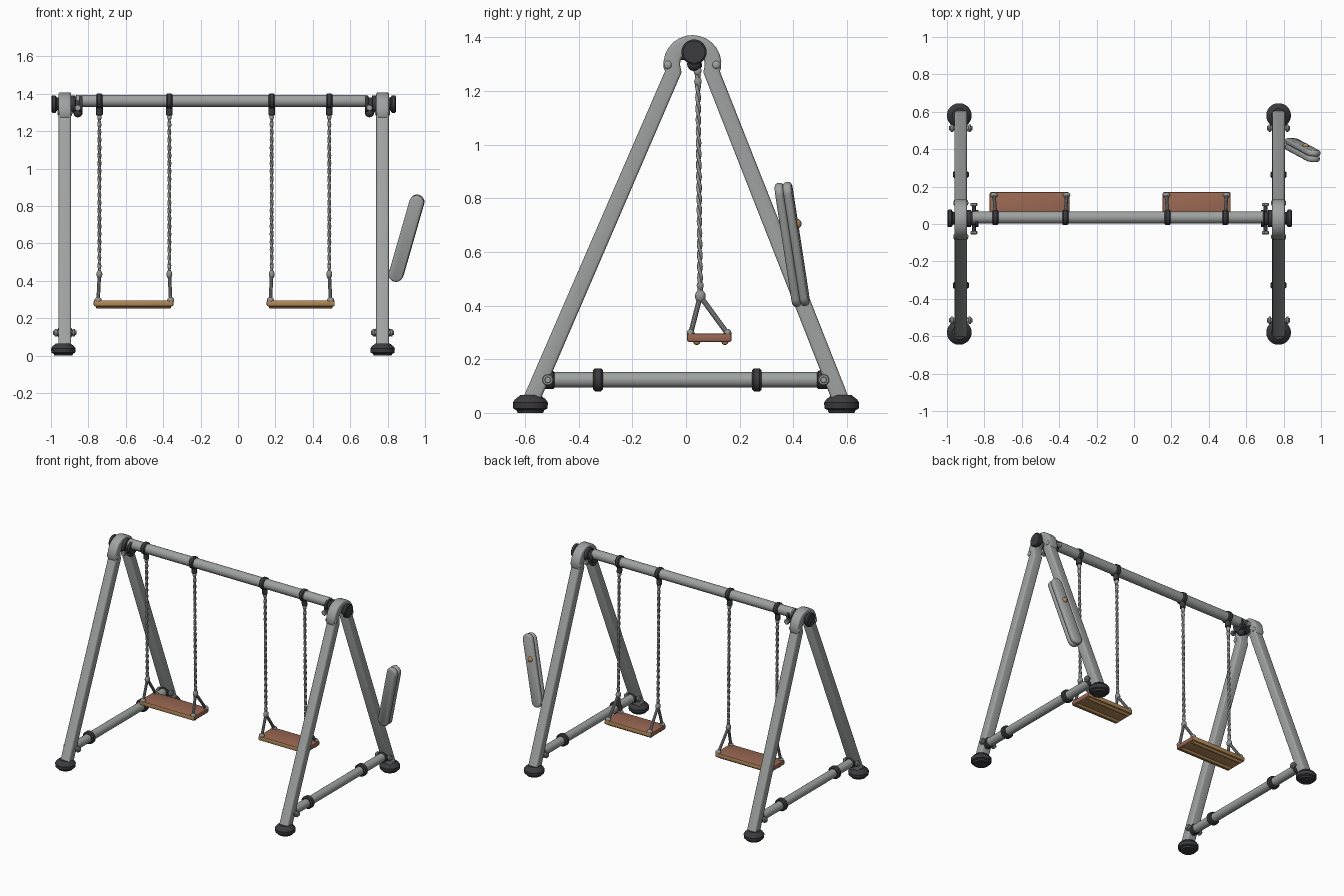
import bpy, bmesh, math
from mathutils import Vector as V

if "Cube" in bpy.data.objects:
    bpy.data.objects.remove(bpy.data.objects["Cube"])


def mat(name, r, g, b):
    m = bpy.data.materials.new(name)
    m.diffuse_color = (r, g, b, 1)
    m.use_nodes = True
    m.node_tree.nodes["Principled BSDF"].inputs["Base Color"].default_value = m.diffuse_color
    return m


GREY = mat("grey metal", 0.34, 0.36, 0.35)
DARK = mat("dark plastic", 0.045, 0.043, 0.05)
ROPE = mat("rope grey", 0.29, 0.30, 0.29)
RED = mat("red brown wood", 0.32, 0.135, 0.085)
TAN = mat("tan wood", 0.45, 0.25, 0.095)


def finish(bm, name, *mats, angle=35):
    bmesh.ops.recalc_face_normals(bm, faces=bm.faces)
    me = bpy.data.meshes.new(name)
    bm.to_mesh(me)
    bm.free()
    ob = bpy.data.objects.new(name, me)
    bpy.context.collection.objects.link(ob)
    for m in mats:
        me.materials.append(m)
    bpy.ops.object.select_all(action='DESELECT')
    ob.select_set(True)
    bpy.context.view_layer.objects.active = ob
    bpy.ops.object.shade_smooth_by_angle(angle=math.radians(angle))
    return ob


def bridge(bm, rings):
    n = len(rings[0])
    for a, b in zip(rings, rings[1:]):
        for i in range(n):
            j = (i + 1) % n
            bm.faces.new((a[i], a[j], b[j], b[i]))
    bm.faces.new(rings[0])
    bm.faces.new(rings[-1])


def lathe(name, origin, axis, profile, m, n=24):
    """Turn (distance, radius) pairs round an axis."""
    axis = V(axis).normalized()
    u = axis.orthogonal().normalized()
    w = axis.cross(u)
    bm = bmesh.new()
    rings = [[bm.verts.new(V(origin) + axis * d + r * (u * math.cos(k * math.tau / n) + w * math.sin(k * math.tau / n)))
              for k in range(n)] for d, r in profile]
    bridge(bm, rings)
    return finish(bm, name, m)


def rod(name, a, b, r, m, n=16):
    a, b = V(a), V(b)
    L = (b - a).length
    c = min(r * 0.2, L * 0.2)
    return lathe(name, a, b - a, [(0, r - c), (c, r), (L - c, r), (L, r - c)], m, n)


def ball(name, c, r, m, scale=(1, 1, 1)):
    bm = bmesh.new()
    bmesh.ops.create_uvsphere(bm, u_segments=14, v_segments=8, radius=r)
    for v in bm.verts:
        v.co = V((v.co.x * scale[0], v.co.y * scale[1], v.co.z * scale[2])) + V(c)
    return finish(bm, name, m)


# A-frames: rounded box section swept over an arch
ARCH_Y, ARCH_Z, ARCH_R = 0.024, 1.30, 0.077


def a_frame(name, x):
    path = [V((0, -0.578, 0.045))]
    for k in range(17):
        a = math.radians(202 - k * (224 / 16) * 1.0 + 0)
        path.append(V((0, ARCH_Y + ARCH_R * math.cos(a), ARCH_Z + ARCH_R * math.sin(a))))
    path.append(V((0, 0.578, 0.045)))
    hw, ht, c = 0.034, 0.031, 0.011
    sec = []
    for sx, sy, a0 in ((1, 1, 0), (-1, 1, 90), (-1, -1, 180), (1, -1, 270)):
        for k in range(4):
            a = math.radians(a0 + 30 * k)
            sec.append((sx * (hw - c) + c * math.cos(a), sy * (ht - c) + c * math.sin(a)))
    bm = bmesh.new()
    rings = []
    for i, p in enumerate(path):
        t = (path[min(i + 1, len(path) - 1)] - path[max(i - 1, 0)]).normalized()
        if i in (1, len(path) - 2):
            a = path[i] - path[i - 1]
            b = path[i + 1] - path[i]
            t = (a.normalized() + b.normalized()).normalized()
        nrm = V((0, -t.z, t.y))
        rings.append([bm.verts.new(p + V((x + s, 0, 0)) + nrm * q) for s, q in sec])
    bridge(bm, rings)
    return finish(bm, name, GREY)


BEAM_Y, BEAM_Z = 0.035, 1.362
for side, x, out in (("left", -0.926, -1), ("right", 0.773, 1)):
    a_frame(side + "_a_frame", x)
    fx = x + (-0.008 if out < 0 else 0)
    # outer knob and inner hub on the beam axis
    lathe(side + "_outer_knob", (x + out * 0.03, 0.03, 1.345), (out, 0, 0),
          [(0, 0.034), (0.012, 0.034), (0.02, 0.047), (0.036, 0.047), (0.041, 0.041)], DARK)
    lathe(side + "_inner_hub", (x - out * 0.02, 0.03, 1.345), (-out, 0, 0),
          [(0, 0.046), (0.035, 0.046), (0.037, 0.036), (0.055, 0.036), (0.057, 0.046), (0.075, 0.046)], DARK)
    bx = x - out * 0.07
    rod(side + "_beam_bolt", (bx, -0.05, 1.325), (bx, 0.105, 1.325), 0.010, DARK)
    for y in (-0.055, 0.095):
        rod(side + "_beam_nut", (bx, y, 1.325), (bx, y + 0.018, 1.325), 0.019, GREY, 6)
    ball(side + "_hub_clamp", (bx, 0.03, 1.30), 0.026, DARK)
    # rivets where the legs meet the arch
    for y in (-0.068, 0.113):
        for s in (-1, 1):
            ball(side + "_leg_rivet", (x + s * 0.033, y, 1.297), 0.015, GREY, (0.5, 1, 1))
    # feet
    for y in (-0.58, 0.58):
        lathe(side + "_foot", (fx, y, 0), (0, 0, 1),
              [(0, 0.048), (0.01, 0.052), (0.016, 0.064), (0.038, 0.066), (0.05, 0.058), (0.066, 0.038)], DARK, 28)
    # lower brace with collars, end clamps and cross bolts
    z = 0.123
    rod(side + "_lower_brace", (x, -0.54, z), (x, 0.54, z), 0.029, GREY, 24)
    for y in (-0.328, 0.264):
        rod(side + "_brace_collar", (x, y - 0.018, z), (x, y + 0.018, z), 0.043, DARK, 24)
    for y in (-0.515, 0.513):
        rod(side + "_brace_clamp", (x, y - 0.026, z), (x, y + 0.026, z), 0.035, DARK, 20)
        rod(side + "_brace_bolt", (x - 0.062, y, z), (x + 0.062, y, z), 0.012, GREY)
        for s in (-1, 1):
            rod(side + "_brace_nut", (x + s * 0.04, y, z), (x + s * 0.054, y, z), 0.021, GREY, 12)

# top beam
rod("top_beam", (-0.87, BEAM_Y, BEAM_Z), (0.695, BEAM_Y, BEAM_Z), 0.033, GREY, 28)


def twisted_rope(name, a, b):
    cu = bpy.data.curves.new(name, 'CURVE')
    cu.dimensions = '3D'
    cu.bevel_depth = 0.0065
    cu.bevel_resolution = 1
    cu.use_fill_caps = True
    n = 80
    for phase in (0, math.pi):
        sp = cu.splines.new('POLY')
        sp.points.add(n)
        for i in range(n + 1):
            p = V(a).lerp(V(b), i / n)
            t = phase + i * math.tau / 8
            sp.points[i].co = (p.x + 0.0045 * math.cos(t), p.y + 0.0045 * math.sin(t), p.z, 1)
    cu.materials.append(ROPE)
    bpy.context.collection.objects.link(bpy.data.objects.new(name, cu))


def swing(name, x0, x1, ropes):
    # seat board: red brown top and ends, tan edges and underside
    bm = bmesh.new()
    bmesh.ops.create_cube(bm, size=1)
    for v in bm.verts:
        v.co = V(((x0 + x1) / 2 + v.co.x * (x1 - x0), 0.087 + v.co.y * 0.166, 0.280 + v.co.z * 0.032))
    bmesh.ops.bevel(bm, geom=list(bm.edges), offset=0.008, segments=2, affect='EDGES', profile=0.5)
    bm.normal_update()
    for f in bm.faces:
        f.material_index = 0 if f.normal.z > 0.8 or abs(f.normal.x) > 0.8 else 1
    finish(bm, name + "_seat", RED, TAN)
    for y in (0.04, 0.145):
        rod(name + "_seat_runner", (x0 + 0.012, y, 0.267), (x1 - 0.012, y, 0.267), 0.014, TAN, 12)
    for x, lean in zip(ropes, (-0.007, 0.007)):
        # hanger on the beam
        rod(name + "_hanger_collar", (x - 0.016, BEAM_Y, BEAM_Z), (x + 0.016, BEAM_Y, BEAM_Z), 0.041, DARK, 24)
        rod(name + "_hanger_lug", (x, 0.038, 1.335), (x, 0.042, 1.285), 0.018, DARK)
        ball(name + "_hanger_eye", (x, 0.043, 1.275), 0.015, GREY, (0.8, 1, 1.2))
        twisted_rope(name + "_rope", (x, 0.044, 1.28), (x, 0.053, 0.44))
        for z, r in ((1.235, 0.014), (0.475, 0.013), (0.435, 0.02)):
            ball(name + "_rope_knot", (x, 0.044 + (1.28 - z) * 0.011, z), r, ROPE, (0.8, 1, 1.2))
        # triangle straps to the seat
        for y in (0.017, 0.155):
            rod(name + "_strap", (x, 0.053, 0.435), (x + lean, y, 0.295), 0.0095, ROPE, 10)
            ball(name + "_strap_end", (x + lean, y, 0.297), 0.018, ROPE, (1.1, 0.8, 0.9))


swing("left_swing", -0.772, -0.345, (-0.741, -0.367))
swing("right_swing", 0.153, 0.517, (0.180, 0.488))

# side handle: two rounded plates fixed to the back right leg
top, low = V((0.956, 0.366, 0.82)), V((0.846, 0.425, 0.436))
u = (top - low).normalized()
v = (V((1, -0.1, 0)) - u * u.dot(V((1, -0.1, 0)))).normalized()
w = u.cross(v).normalized()
for k, s in enumerate((-1, 1)):
    bm = bmesh.new()
    rings = []
    for d, r in ((-0.016, 0.029), (-0.012, 0.036), (-0.006, 0.039), (0.006, 0.039), (0.012, 0.036), (0.016, 0.029)):
        ring = []
        for c, a0 in ((top, 0), (low, math.pi)):
            for i in range(13):
                a = a0 + i * math.pi / 12
                ring.append(bm.verts.new(c + w * (s * 0.0155 + d) + r * (v * math.cos(a) + u * math.sin(a))))
        rings.append(ring)
    bridge(bm, rings)
    finish(bm, "handle_plate_" + "ab"[k], GREY, angle=50)
ball("handle_peg", (0.918, 0.412, 0.705), 0.019, TAN)
rod("handle_mount", (0.79, 0.43, 0.44), (0.85, 0.425, 0.44), 0.022, GREY)
